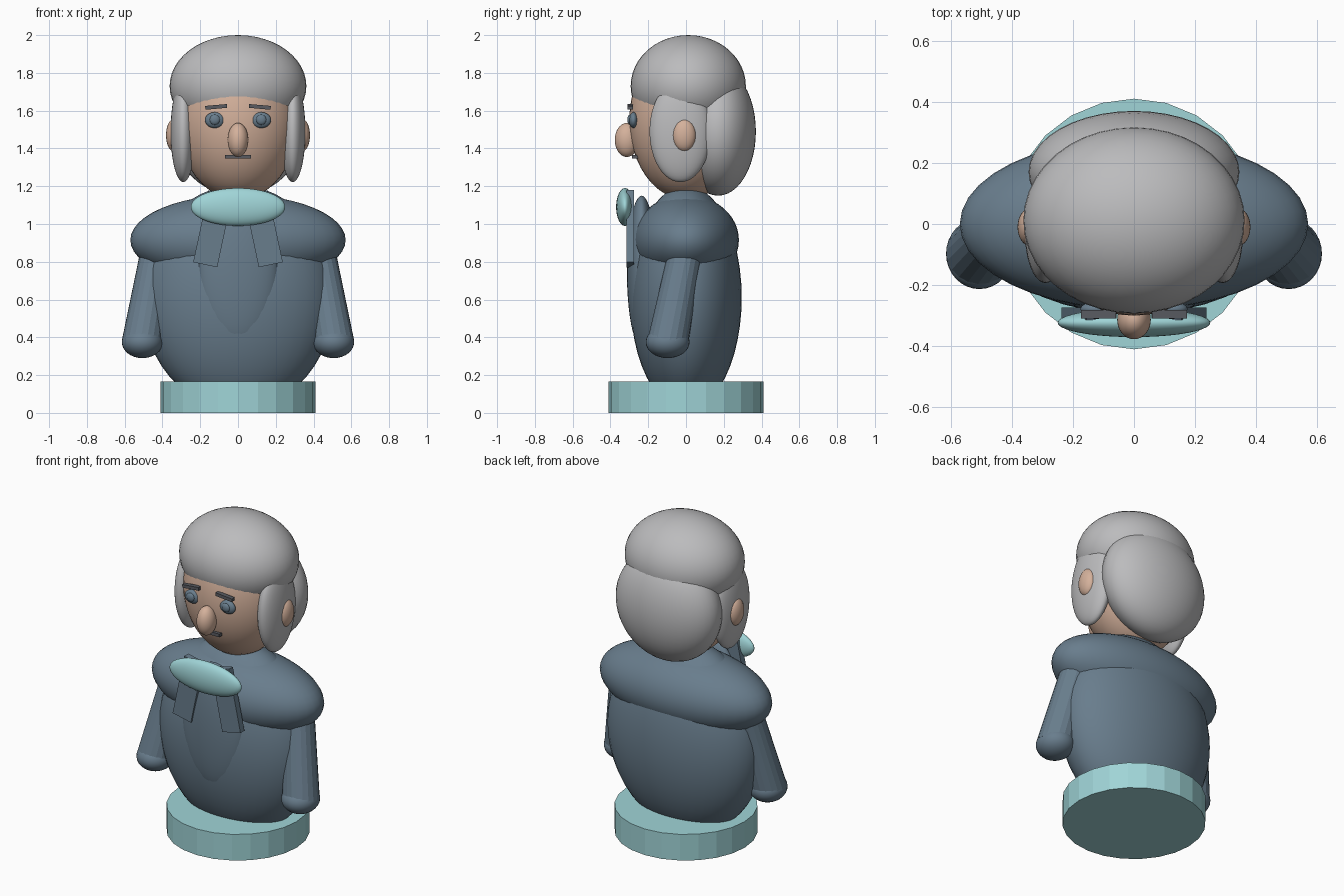
import bpy, math
from mathutils import Vector

if "Cube" in bpy.data.objects:
    bpy.data.objects.remove(bpy.data.objects["Cube"])


def material(name, rgb):
    m = bpy.data.materials.new(name)
    m.diffuse_color = (*rgb, 1)
    m.use_nodes = True
    m.node_tree.nodes["Principled BSDF"].inputs["Base Color"].default_value = m.diffuse_color
    return m


COAT = material("slate_blue", (0.14, 0.205, 0.265))
TEAL = material("pale_teal", (0.35, 0.66, 0.68))
SKIN = material("skin", (0.66, 0.44, 0.33))
HAIR = material("grey_hair", (0.50, 0.50, 0.51))
DARK = material("dark_grey", (0.10, 0.105, 0.12))


def finish(ob, name, mat):
    ob.name = name
    ob.data.materials.append(mat)
    return ob


def ellipsoid(name, mat, loc, radii, seg=40, rings=24):
    bpy.ops.mesh.primitive_uv_sphere_add(segments=seg, ring_count=rings, radius=1, location=loc)
    ob = bpy.context.object
    ob.scale = radii
    bpy.ops.object.transform_apply(location=False, rotation=False, scale=True)
    bpy.ops.object.shade_smooth()
    return finish(ob, name, mat)


def box(name, mat, loc, size, tilt=0):
    bpy.ops.mesh.primitive_cube_add(size=1, location=loc)
    ob = bpy.context.object
    ob.scale = size
    bpy.ops.object.transform_apply(location=False, rotation=False, scale=True)
    ob.rotation_euler = (0, tilt, 0)
    return finish(ob, name, mat)


def limb(name, mat, low, high, r_low, r_high):
    low, high = Vector(low), Vector(high)
    axis = high - low
    bpy.ops.mesh.primitive_cone_add(vertices=20, radius1=r_low, radius2=r_high,
                                    depth=axis.length, location=(low + high) / 2)
    ob = bpy.context.object
    ob.rotation_euler = axis.to_track_quat('Z', 'Y').to_euler()
    return finish(ob, name, mat)


# Plinth
bpy.ops.mesh.primitive_cylinder_add(vertices=24, radius=0.41, depth=0.165, location=(0, 0, 0.0825))
finish(bpy.context.object, "plinth", TEAL)

# Torso, shoulders and front panel
ellipsoid("torso", COAT, (0, 0, 0.61), (0.51, 0.295, 0.595))
ellipsoid("shoulders", COAT, (0, 0, 0.915), (0.57, 0.28, 0.24))
ellipsoid("front_panel", COAT, (0, -0.235, 0.75), (0.215, 0.078, 0.40))

# Neckwear
ellipsoid("neck_bow", TEAL, (0, -0.323, 1.09), (0.25, 0.047, 0.10))

# Head and hair
ellipsoid("head", SKIN, (0, 0, 1.55), (0.32, 0.30, 0.42))
ellipsoid("hair_top", HAIR, (0, 0.012, 1.73), (0.362, 0.305, 0.27))
ellipsoid("hair_back", HAIR, (0, 0.17, 1.49), (0.345, 0.20, 0.34))
ellipsoid("nose", SKIN, (0, -0.313, 1.445), (0.055, 0.064, 0.09))
box("mouth", DARK, (0, -0.27, 1.356), (0.136, 0.03, 0.02))

# Mirrored parts
for side, s in (("left", -1), ("right", 1)):
    box(side + "_bow_tail", COAT, (s * 0.133, -0.294, 0.975), (0.13, 0.04, 0.39), -s * math.radians(12))
    limb(side + "_arm", COAT, (s * 0.508, -0.097, 0.37), (s * 0.425, 0.0, 0.86), 0.108, 0.09)
    ellipsoid(side + "_hand", COAT, (s * 0.506, -0.097, 0.375), (0.109, 0.116, 0.085), 32, 16)
    ellipsoid(side + "_hair_side", HAIR, (s * 0.29, -0.03, 1.49), (0.067, 0.163, 0.268))
    ellipsoid(side + "_ear", SKIN, (s * 0.34, -0.01, 1.47), (0.041, 0.062, 0.086), 32, 16)
    ellipsoid(side + "_eye", COAT, (s * 0.123, -0.278, 1.55), (0.052, 0.024, 0.042), 32, 16)
    ellipsoid(side + "_pupil", COAT, (s * 0.123, -0.297, 1.552), (0.027, 0.014, 0.027), 24, 12)
    box(side + "_brow", DARK, (s * 0.116, -0.295, 1.62), (0.115, 0.028, 0.02), s * math.radians(5))
